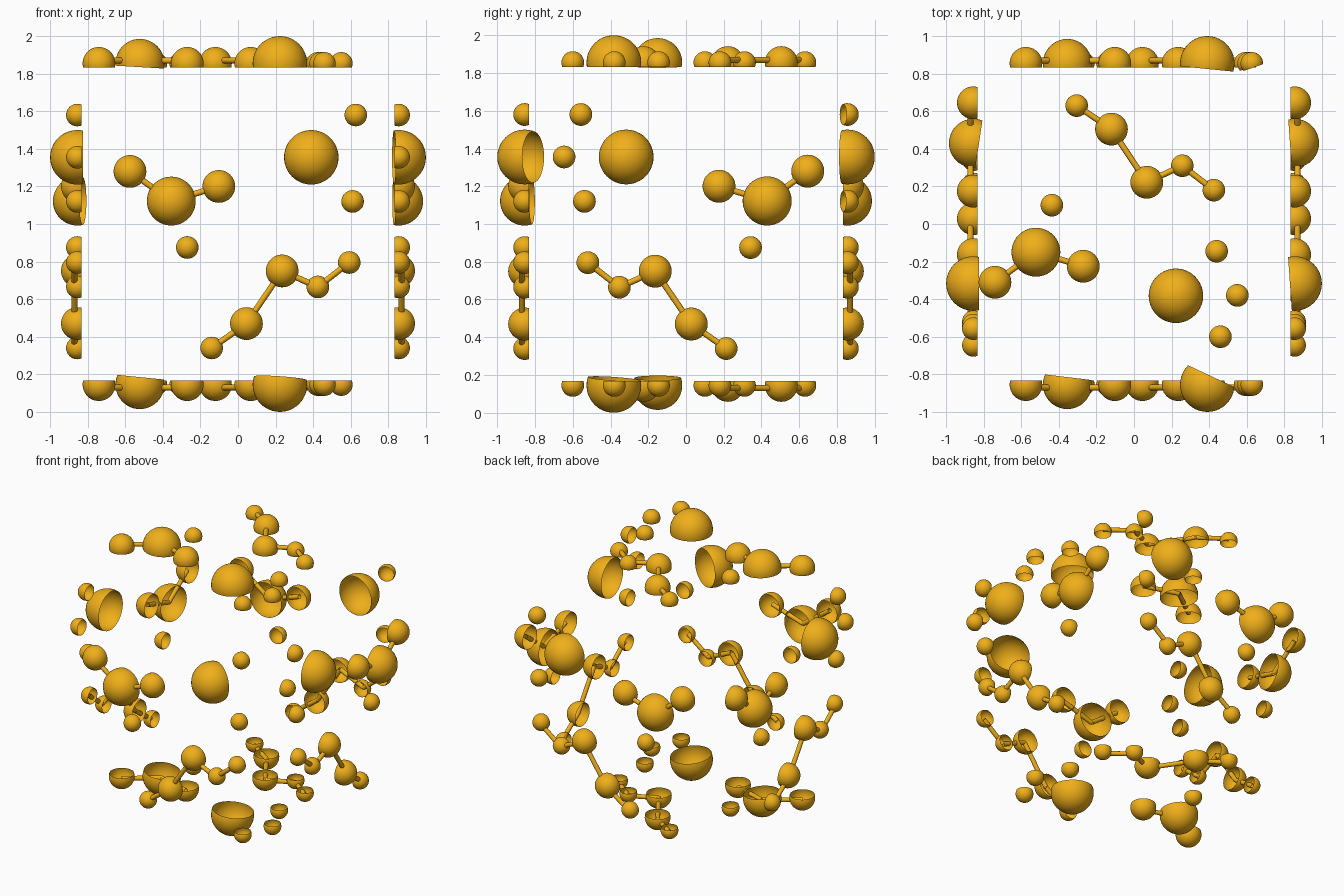
import bpy, bmesh
from mathutils import Vector, Matrix

if "Cube" in bpy.data.objects:
    bpy.data.objects.remove(bpy.data.objects["Cube"])

mat = bpy.data.materials.new("amber")
mat.diffuse_color = (0.87, 0.43, 0.01, 1)
mat.use_nodes = True
mat.node_tree.nodes["Principled BSDF"].inputs["Base Color"].default_value = mat.diffuse_color

DEPTH = 0.855      # distance of sphere centres from the middle of the cube
CUT = 0.832        # depth at which the spheres are sliced open
ROD = 0.016
RADII = dict(L=0.145, M=0.13, N=0.087, S=0.06)

# Three layouts (u, v, size); the first three and the next five are linked by rods
FRONT = [(-.575, .28, 'N'), (-.355, .122, 'M'), (-.102, .2, 'N'),
         (.592, -.205, 'S'), (.425, -.335, 'S'), (.235, -.25, 'N'), (.045, -.53, 'N'), (-.14, -.66, 'S'),
         (-.27, -.125, 'S'), (.39, .355, 'L'), (.627, .58, 'S'), (.61, .12, 'S')]
SIDE = [(.645, .28, 'N'), (.43, .122, 'M'), (.175, .2, 'N'),
        (-.52, -.205, 'S'), (-.353, -.335, 'S'), (-.163, -.25, 'N'), (.028, -.53, 'N'), (.213, -.66, 'S'),
        (.342, -.125, 'S'), (-.317, .355, 'L'), (-.557, .58, 'S'), (-.646, .355, 'S'), (-.538, .12, 'S')]
TOP = [(-.74, -.31, 'N'), (-.522, -.15, 'M'), (-.27, -.225, 'N'),
       (.425, .18, 'S'), (.257, .31, 'S'), (.068, .222, 'N'), (-.12, .505, 'N'), (-.305, .63, 'S'),
       (-.437, .1, 'S'), (.223, -.382, 'L'), (.44, -.145, 'S'), (.55, -.38, 'S'), (.46, -.6, 'S')]

# Each side: layout, mapping of (u, v, depth) to the model, slanted cuts {index: (slope u, slope v, depth)}
SIDES = {
    "front": (FRONT, lambda u, v, d: (u, -d, v), {9: (.47, 0, .80), 1: (.12, 0, .815)}),
    "back": (FRONT, lambda u, v, d: (u, d, v), {9: (-.1, 0, .825), 10: (.35, 0, .83), 11: (.3, 0, .83)}),
    "right": (SIDE, lambda u, v, d: (d, u, v), {9: (-.07, 0, .83), 1: (-.07, 0, .83)}),
    "left": (SIDE, lambda u, v, d: (-d, u, v), {1: (-.15, 0, .825), 9: (0, 0, .825)}),
    "top": (TOP, lambda u, v, d: (u, v, d), {1: (-.06, 0, .835)}),
    "bottom": (TOP, lambda u, v, d: (u, v, -d), {1: (.1, 0, .815), 9: (.07, .07, .82)}),
}
UP = Vector((0, 0, 1))


def finish(bm, name):
    me = bpy.data.meshes.new(name)
    bm.to_mesh(me)
    bm.free()
    me.materials.append(mat)
    me.shade_smooth()
    ob = bpy.data.objects.new(name, me)
    bpy.context.collection.objects.link(ob)


for side, (layout, place, slants) in SIDES.items():
    # Hollow domes: spheres sliced open on the inner side
    domes = bmesh.new()
    for i, (u, v, size) in enumerate(layout):
        centre = Vector(place(u, v, DEPTH)) + UP
        one = bmesh.new()
        bmesh.ops.create_uvsphere(one, u_segments=40, v_segments=24, radius=RADII[size],
                                  matrix=Matrix.Translation(centre))
        su, sv, cut = slants.get(i, (0, 0, CUT))
        bmesh.ops.bisect_plane(one, geom=one.verts[:] + one.edges[:] + one.faces[:],
                               plane_co=Vector(place(u, v, cut)) + UP,
                               plane_no=Vector(place(-su, -sv, 1)), clear_inner=True)
        tmp = bpy.data.meshes.new("tmp")
        one.to_mesh(tmp)
        one.free()
        domes.from_mesh(tmp)
        bpy.data.meshes.remove(tmp)
    finish(domes, side + "_domes")

    # Thin rods linking neighbouring domes
    rods = bmesh.new()
    for i in (0, 1, 3, 4, 5, 6):
        a, b = (Vector(place(*layout[k][:2], DEPTH + 0.015)) + UP for k in (i, i + 1))
        m = Matrix.Translation((a + b) / 2) @ (b - a).to_track_quat('Z', 'Y').to_matrix().to_4x4()
        bmesh.ops.create_cone(rods, segments=16, radius1=ROD, radius2=ROD,
                              depth=(b - a).length, matrix=m)
    finish(rods, side + "_rods")
